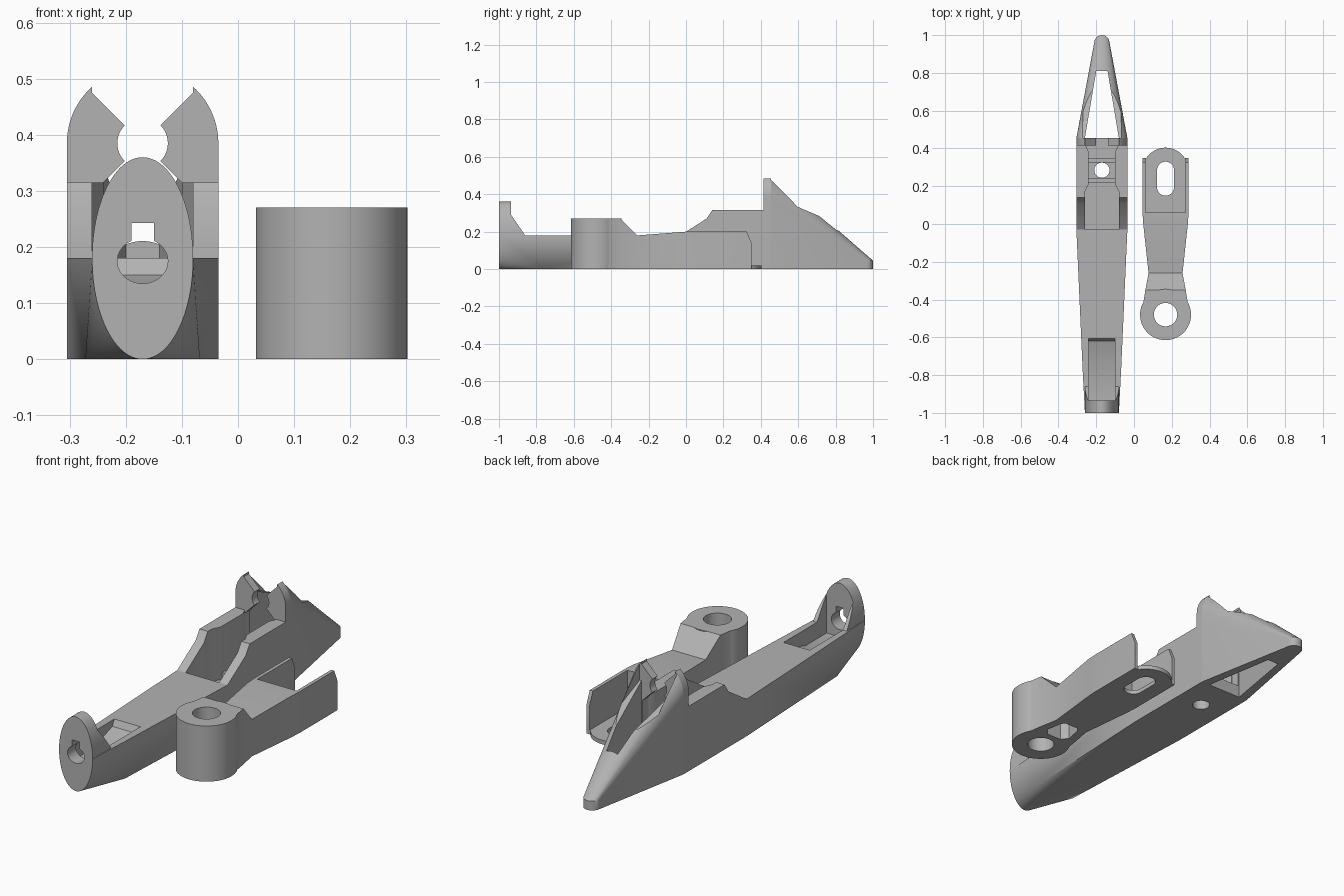
import bpy, bmesh
from math import sin, cos, pi
from mathutils import Vector

cube = bpy.data.objects.get("Cube")
if cube:
    bpy.data.objects.remove(cube, do_unlink=True)

grey = bpy.data.materials.new("plain grey")
grey.use_nodes = True
grey.diffuse_color = (0.45, 0.45, 0.45, 1)
grey.node_tree.nodes["Principled BSDF"].inputs["Base Color"].default_value = (0.45, 0.45, 0.45, 1)


def make(name, bm):
    bmesh.ops.recalc_face_normals(bm, faces=bm.faces)
    mesh = bpy.data.meshes.new(name)
    bm.to_mesh(mesh)
    bm.free()
    mesh.materials.append(grey)
    ob = bpy.data.objects.new(name, mesh)
    bpy.context.collection.objects.link(ob)
    return ob


def hull(name, pts):
    bm = bmesh.new()
    for p in pts:
        bm.verts.new(p)
    res = bmesh.ops.convex_hull(bm, input=bm.verts)
    loose = [v for v in bm.verts if not v.link_faces]
    bmesh.ops.delete(bm, geom=loose, context='VERTS')
    bmesh.ops.dissolve_limit(bm, angle_limit=0.002, verts=bm.verts, edges=bm.edges)
    return make(name, bm)


def prism(name, pts, axis, a, b):
    """Extrude a 2D outline along an axis from a to b."""
    def place(p):
        c = list(p)
        c.insert(axis, a)
        return c
    bm = bmesh.new()
    face = bm.faces.new([bm.verts.new(place(p)) for p in pts])
    ext = bmesh.ops.extrude_face_region(bm, geom=[face])
    step = Vector((0, 0, 0))
    step[axis] = b - a
    bmesh.ops.translate(bm, vec=step, verts=[v for v in ext["geom"] if isinstance(v, bmesh.types.BMVert)])
    return make(name, bm)


def arc(cx, cy, rx, ry, start=0, end=2 * pi, n=48):
    full = abs(end - start - 2 * pi) < 1e-6
    return [(cx + rx * cos(start + (end - start) * i / n),
             cy + ry * sin(start + (end - start) * i / n)) for i in range(n if full else n + 1)]


def mirrored(half):
    return half + [(-x, v) for x, v in reversed(half)]


def rect(w, y, top, bottom=0):
    return [(s * w, y, z) for s in (-1, 1) for z in (bottom, top)]


def boolean(target, tools, mode):
    for tool in tools:
        mod = target.modifiers.new("bool", 'BOOLEAN')
        mod.operation = mode
        mod.solver = 'EXACT'
        mod.object = tool
        bpy.context.view_layer.objects.active = target
        bpy.ops.object.modifier_apply(modifier=mod.name)
        bpy.data.objects.remove(tool, do_unlink=True)


def finish(ob, x):
    ob.location.x = x
    bpy.ops.object.select_all(action='DESELECT')
    ob.select_set(True)
    bpy.context.view_layer.objects.active = ob
    bpy.ops.object.shade_smooth_by_angle(angle=0.5)


# Long body: tapered bow that blends a half ellipse into a rectangle
bow = [(x, -1, z) for x, z in arc(0, 0.18, 0.09, 0.18, pi, 2 * pi)]
body = hull("long_body", bow + rect(0.102, -0.77, 0.18) + rect(0.135, -0.03, 0.18))

# Upright end plate with sloped gussets
upper = arc(0, 0.18, 0.09, 0.18, 0, pi)
plate = prism("end_plate", upper, 1, -1, -0.86)
gusset_cut = prism("gusset_cut", [(-0.935, 0.4), (-0.935, 0.29), (-0.86, 0.18), (-0.8, 0.18), (-0.8, 0.4)],
                   0, -0.2, 0.2)
boolean(plate, [gusset_cut], 'DIFFERENCE')

# Side rails, arched fin and pointed nose
rails = prism("rails", [(-0.03, 0), (-0.03, 0.18), (0.11, 0.27), (0.14, 0.315), (0.455, 0.315), (0.455, 0)],
              0, -0.135, 0.135)
arch = [(0.135, 0)] + arc(0, 0.385, 0.135, 0.135, 0, pi) + [(-0.135, 0)]
fin = prism("fin", arch, 1, 0.415, 0.455)
tip = [(x, y, z) for x, y in arc(0, 0.96, 0.04, 0.04) for z in (0, 0.045)]
nose = hull("nose", [(x, 0.455, z) for x, z in arch] + tip)
boolean(body, [plate, rails, fin, nose], 'UNION')

# Openings in the long body
key_hole = prism("key_hole", arc(0, 0.175, 0.045, 0.04), 1, -1.1, -0.9)
key_slot = prism("key_slot", mirrored([(0.02, 0.243), (0.02, 0.19)]), 1, -1.1, -0.9)
pocket = prism("pocket", [(-0.935, 0.1), (-0.77, 0.1), (-0.62, 0.15), (-0.595, 0.2), (-0.86, 0.29), (-0.935, 0.29)],
               0, -0.07, 0.07)
well = prism("well", mirrored([(0.09, -0.03), (0.09, 0.17), (0.07, 0.21), (0.07, 0.38), (0.085, 0.415)]),
             2, 0.06, 0.4)
fin_gap = prism("fin_gap", mirrored([(0.09, 0.6), (0.09, 0.475), (0.03, 0.415), (0.03, 0.355),
                                     (0.085, 0.3), (0.085, 0.06)]), 1, 0.41, 0.46)
notch = prism("notch", arc(0, 0.385, 0.045, 0.045), 1, 0.35, 0.5)
nose_window = prism("nose_window", mirrored([(0.09, 0.455), (0.03, 0.81)]), 2, -0.1, 0.7)
nose_trim = prism("nose_trim", [(0.455, 0.394), (0.72, 0.28), (0.72, 0.7), (0.455, 0.7)], 0, -0.1, 0.1)
bolt_hole = prism("bolt_hole", arc(0, 0.285, 0.04, 0.04), 2, -0.1, 0.2)
boolean(body, [key_hole, key_slot, pocket, well, fin_gap, notch, nose_window, nose_trim, bolt_hole], 'DIFFERENCE')
finish(body, -0.17)

# Cradle ribs across the well floor
for label, y in (("front", 0.22), ("rear", 0.325)):
    rib = prism(label + "_cradle_rib", [(y, 0.05), (y, 0.09), (y + 0.022, 0.09), (y + 0.022, 0.05)],
                0, -0.07, 0.07)
    finish(rib, -0.17)

# Short arm: round boss, sloped neck, widening channel and rounded floor
arm = prism("short_arm", arc(0, -0.48, 0.135, 0.135, n=64), 2, 0, 0.27)
neck = hull("neck", rect(0.118, -0.42, 0.27) + rect(0.107, -0.35, 0.27) + rect(0.09, -0.26, 0.18))
channel = hull("channel", rect(0.09, -0.26, 0.18) + rect(0.118, 0, 0.2) + rect(0.122, 0.06, 0.2)
               + rect(0.122, 0.325, 0.2) + rect(0.122, 0.35, 0.14))
floor_plan = [(0.122, 0.05)] + arc(0, 0.282, 0.122, 0.122, 0, pi) + [(-0.122, 0.05)]
arm_floor = prism("arm_floor", floor_plan, 2, 0, 0.02)
channel_cut = prism("channel_cut", mirrored([(0.105, 0.06), (0.105, 0.6)]), 2, 0.02, 0.5)
boolean(channel, [channel_cut], 'DIFFERENCE')
boolean(arm, [neck, channel, arm_floor], 'UNION')

# Bores, slot and underside pocket of the arm
bore = prism("bore", arc(0, -0.48, 0.062, 0.062), 2, -0.1, 0.5)
slot_plan = arc(0, 0.285, 0.045, 0.045, 0, pi, 24) + arc(0, 0.195, 0.045, 0.045, pi, 2 * pi, 24)
slot = prism("slot", slot_plan, 2, -0.1, 0.1)
under_pocket = prism("under_pocket", mirrored([(0.04, -0.385), (0.065, -0.35), (0.05, -0.27), (0.035, -0.255)]),
                     2, -0.1, 0.1)
boolean(arm, [bore, slot, under_pocket], 'DIFFERENCE')
finish(arm, 0.167)
